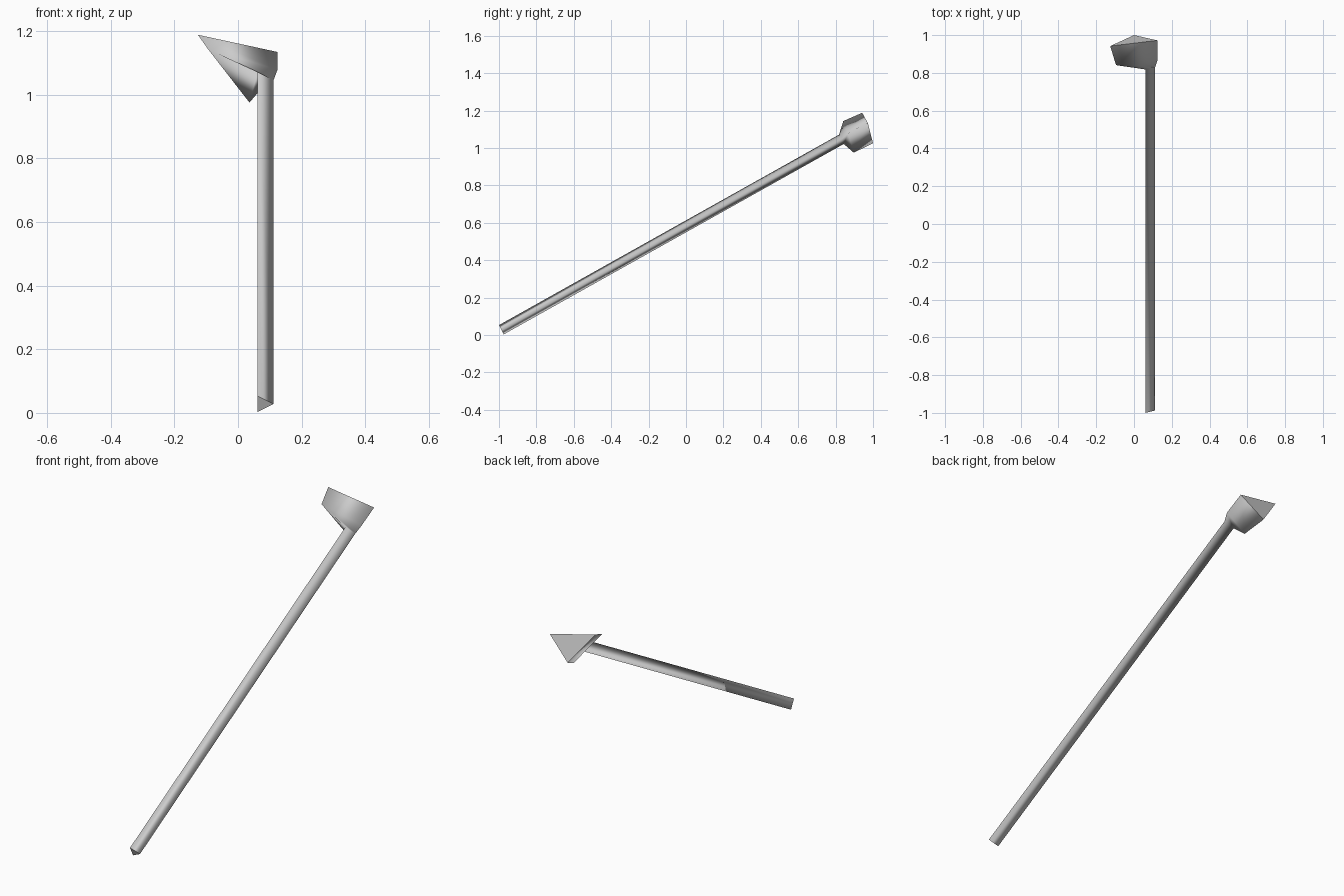
import bpy, bmesh

if "Cube" in bpy.data.objects:
    bpy.data.objects.remove(bpy.data.objects["Cube"])

# Three-sided sections, from the shaft foot to the end of the head
# (each lists the upper, lower and right corner)
SECTIONS = [
    [(0.062, -1.0, 0.053), (0.062, -0.975, 0.003), (0.112, -0.987, 0.028)],     # shaft foot
    [(0.062, 0.818, 1.071), (0.062, 0.843, 1.021), (0.112, 0.831, 1.046)],      # shaft top
    [(-0.095, 0.841, 1.144), (0.036, 0.897, 0.975), (0.124, 0.866, 1.078)],     # head base
    [(-0.126, 0.942, 1.188), (0.0, 1.0, 1.025), (0.124, 0.972, 1.134)],         # head end
]


def loft(name, sections):
    """Join sections with smooth sides and sharp, flat end caps."""
    bm = bmesh.new()
    rings = [[bm.verts.new(p) for p in s] for s in sections]
    for a, b in zip(rings, rings[1:]):
        for i in range(len(a)):
            j = (i + 1) % len(a)
            bm.faces.new((a[i], a[j], b[j], b[i])).smooth = True
    for ring in (rings[0], rings[-1]):
        cap = bm.faces.new(ring)
        cap.smooth = False
        for e in cap.edges:
            e.smooth = False
    bmesh.ops.recalc_face_normals(bm, faces=bm.faces)
    mesh = bpy.data.meshes.new(name)
    bm.to_mesh(mesh)
    bm.free()
    obj = bpy.data.objects.new(name, mesh)
    bpy.context.collection.objects.link(obj)
    return obj


# Slanted shaft flaring into a wedge-shaped head
loft("shaft_and_head", SECTIONS)
